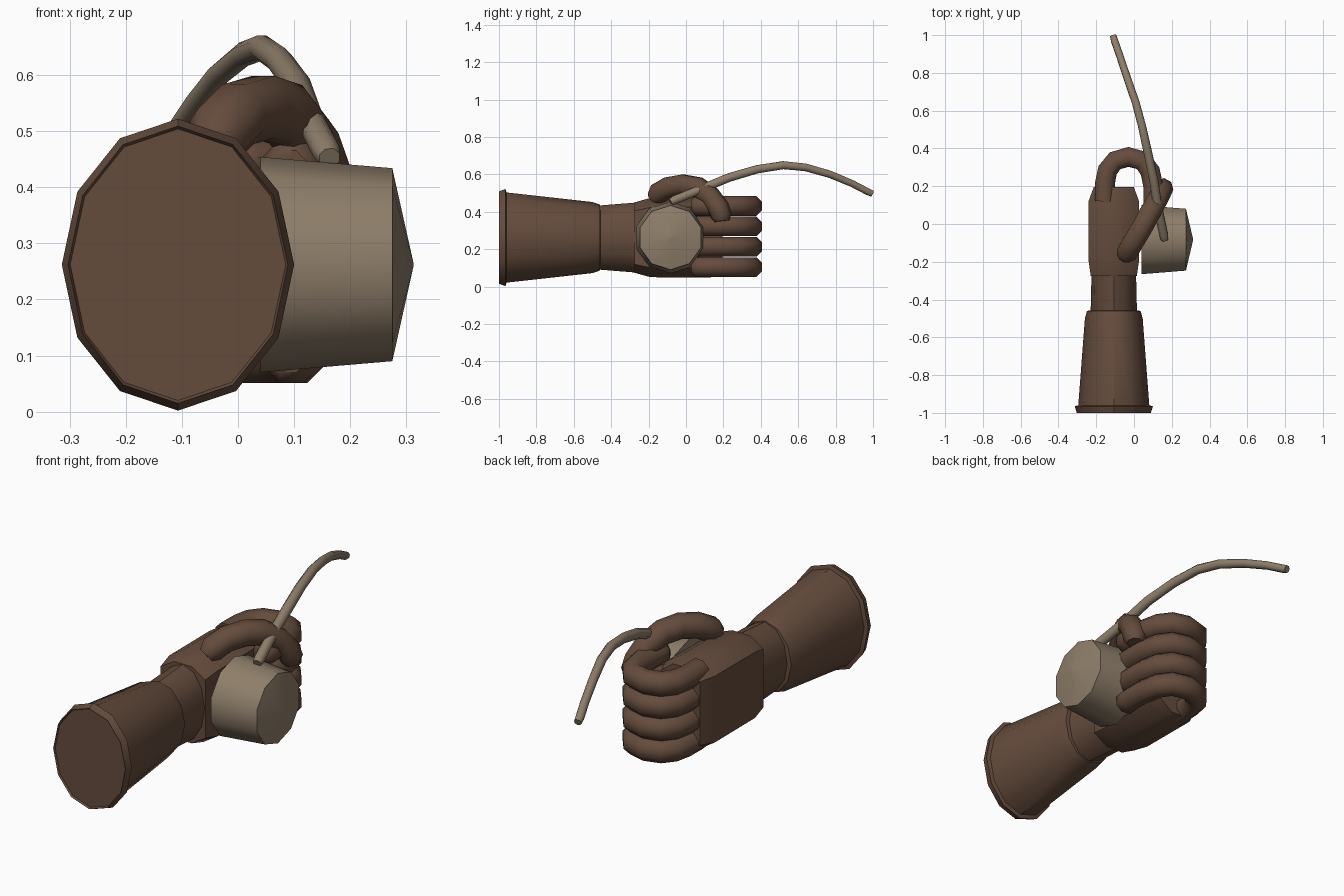
import bpy, bmesh, math
from mathutils import Vector, Matrix

if "Cube" in bpy.data.objects:
    bpy.data.objects.remove(bpy.data.objects["Cube"])


def material(name, rgb):
    m = bpy.data.materials.new(name)
    m.diffuse_color = (*rgb, 1)
    m.use_nodes = True
    m.node_tree.nodes["Principled BSDF"].inputs["Base Color"].default_value = m.diffuse_color
    return m


LEATHER = material("brown_leather", (0.13, 0.072, 0.046))
TAN = material("tan_cord", (0.275, 0.21, 0.145))


def skin(name, rings, mat, angle=35):
    """Join rings of points into a closed, capped body."""
    bm = bmesh.new()
    loops = [[bm.verts.new(p) for p in r] for r in rings]
    n = len(loops[0])
    for a, b in zip(loops, loops[1:]):
        for i in range(n):
            j = (i + 1) % n
            bm.faces.new((a[i], a[j], b[j], b[i]))
    bm.faces.new(loops[0][::-1])
    bm.faces.new(loops[-1])
    bmesh.ops.recalc_face_normals(bm, faces=bm.faces)
    me = bpy.data.meshes.new(name)
    bm.to_mesh(me)
    bm.free()
    ob = bpy.data.objects.new(name, me)
    bpy.context.collection.objects.link(ob)
    me.materials.append(mat)
    bpy.ops.object.select_all(action='DESELECT')
    ob.select_set(True)
    bpy.context.view_layer.objects.active = ob
    bpy.ops.object.shade_smooth_by_angle(angle=math.radians(angle))
    return ob


def circle(n, phase=0.0):
    return [(math.cos(2 * math.pi * (i + phase) / n),
             math.sin(2 * math.pi * (i + phase) / n)) for i in range(n)]


def loft_y(name, shape, stations, mat):
    """Stations are (y, half width, half height) about the arm axis."""
    return skin(name, [[(-0.107 + c * hx, y, 0.262 + s * hz) for c, s in shape]
                       for y, hx, hz in stations], mat)


def tube(name, pts, side, mat, n=8):
    """Points are (x, y, z, radius); side fixes the twist of the section."""
    rings = []
    side = Vector(side).normalized()
    pos = [Vector(p[:3]) for p in pts]
    for i, p in enumerate(pos):
        t = (pos[min(i + 1, len(pos) - 1)] - pos[max(i - 1, 0)]).normalized()
        v = t.cross(side).normalized()
        u = v.cross(t)
        rings.append([p + (u * c + v * s) * pts[i][3] for c, s in circle(n, 0.5)])
    return skin(name, rings, mat, 50)


# sleeve with flared rim and slightly recessed end
loft_y("sleeve", circle(12), [
    (-0.99, 0.192, 0.242), (-1.0, 0.196, 0.247), (-0.965, 0.207, 0.26),
    (-0.96, 0.188, 0.241), (-0.5, 0.153, 0.19), (-0.46, 0.142, 0.176),
    (-0.455, 0.11, 0.15)], LEATHER)

# wrist
loft_y("wrist", circle(12), [(-0.48, 0.123, 0.17), (-0.27, 0.118, 0.187),
                             (-0.25, 0.10, 0.17)], LEATHER)

# palm block with chamfered corners
corner = [(1, -0.76), (1, 0.76), (0.4, 1), (-0.4, 1),
          (-1, 0.76), (-1, -0.76), (-0.4, -1), (0.4, -1)]
loft_y("palm", corner, [(-0.275, 0.122, 0.188), (-0.19, 0.134, 0.212),
                        (0.12, 0.134, 0.214), (0.195, 0.106, 0.205)], LEATHER)

# four curled fingers
R = 0.057
finger = [(-0.155, 0.12), (-0.153, 0.22), (-0.14, 0.285), (-0.1, 0.335),
          (-0.03, 0.355), (0.045, 0.335), (0.085, 0.28), (0.102, 0.2),
          (0.102, 0.09), (0.095, 0.055)]
for k in range(4):
    z = 0.104 + 0.109 * k
    path = [(x, y, z, R) for x, y in finger] + [(0.09, 0.033, z, 0.037)]
    tube(f"finger_{k + 1}", path, (0, 0, 1), LEATHER)

# thumb arching over the handle
tube("thumb", [(-0.05, -0.175, 0.47, 0.04), (-0.035, -0.15, 0.495, 0.06),
               (0.0, -0.09, 0.53, 0.06), (0.045, -0.015, 0.543, 0.06),
               (0.085, 0.06, 0.53, 0.06), (0.125, 0.13, 0.48, 0.058),
               (0.147, 0.175, 0.42, 0.057), (0.154, 0.19, 0.375, 0.055),
               (0.155, 0.193, 0.35, 0.04)], (-0.87, 0.49, 0), LEATHER)

# held knob: tapered ten-sided drum with a shallow pointed end
drum = [[(x, -0.083 + s * r, 0.262 + c * r) for c, s in circle(10)]
        for x, r in ((0.04, 0.192), (0.275, 0.172), (0.313, 0.002))]
skin("held_knob", drum, TAN, 38)

# cord running under the thumb and drooping ahead
tube("cord", [(0.163, -0.083, 0.452, 0.02), (0.158, -0.06, 0.463, 0.025),
              (0.128, 0.08, 0.52, 0.025), (0.105, 0.23, 0.583, 0.025),
              (0.073, 0.38, 0.627, 0.024), (0.042, 0.52, 0.649, 0.023),
              (0.01, 0.64, 0.637, 0.022), (-0.035, 0.77, 0.6, 0.021),
              (-0.075, 0.89, 0.55, 0.02), (-0.103, 0.97, 0.508, 0.02),
              (-0.11, 0.995, 0.497, 0.018)], (1, 0, 0), TAN)
